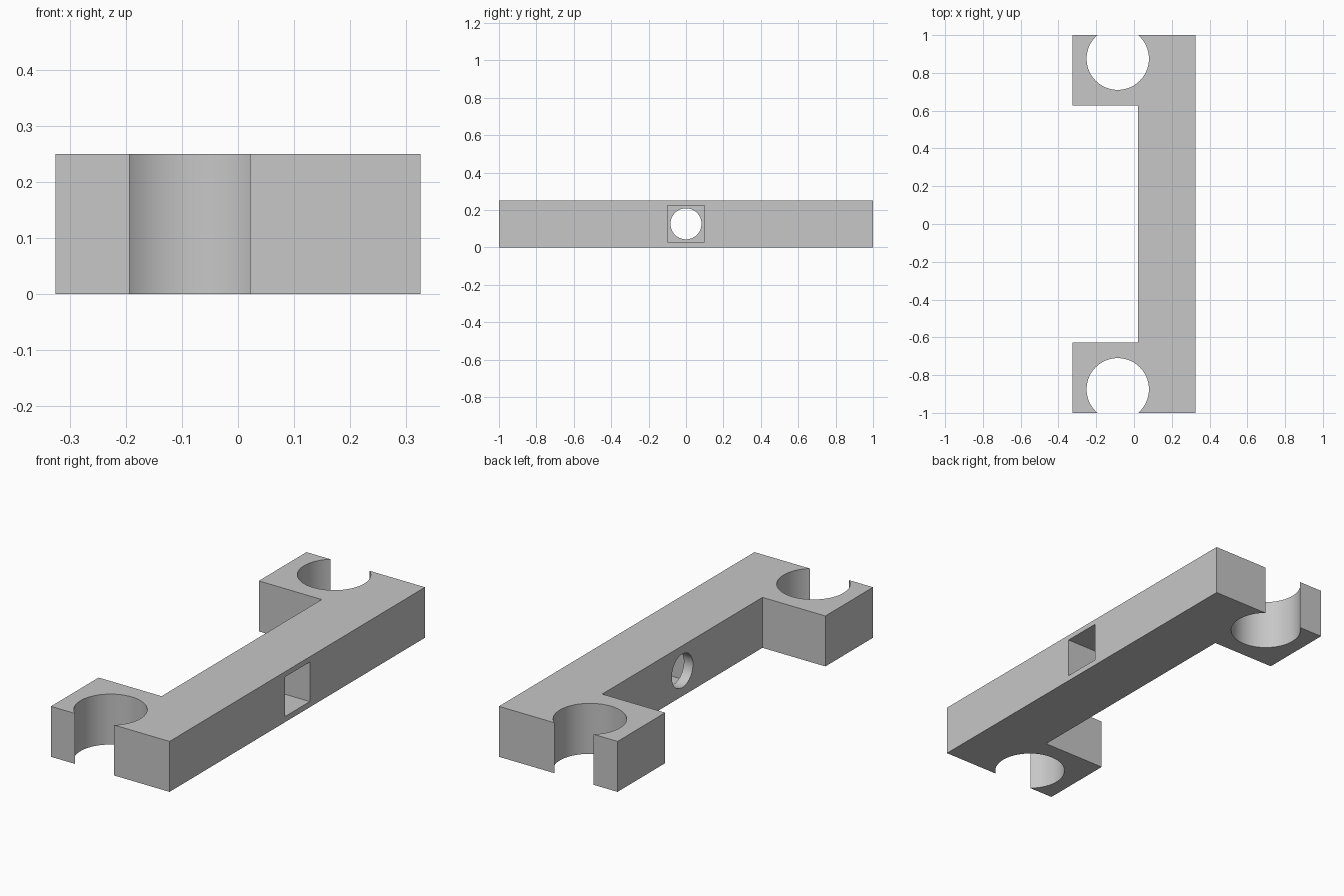
import bpy

# Remove the default cube
cube = bpy.data.objects.get("Cube")
if cube:
    bpy.data.objects.remove(cube, do_unlink=True)

HEIGHT = 0.25
INNER, OUTER = 0.02, 0.325      # beam faces in x
PAD_Y = 0.627                   # inner edge of the end pads
MID_Z = 0.126

grey = bpy.data.materials.new("plain_grey")
grey.use_nodes = True
colour = (0.57, 0.57, 0.57, 1)
grey.diffuse_color = colour
grey.node_tree.nodes["Principled BSDF"].inputs["Base Color"].default_value = colour


def cut(target, cutter, name):
    """Subtract the active primitive from the target."""
    cutter.name = name
    cutter.hide_render = True
    mod = target.modifiers.new(name, "BOOLEAN")
    mod.operation = "DIFFERENCE"
    mod.solver = "EXACT"
    mod.object = cutter
    bpy.context.view_layer.objects.active = target
    bpy.ops.object.modifier_apply(modifier=name)
    bpy.data.objects.remove(cutter, do_unlink=True)


# Bracket body: C-shaped outline extruded upwards
outline = [(-OUTER, -1), (OUTER, -1), (OUTER, 1), (-OUTER, 1),
           (-OUTER, PAD_Y), (INNER, PAD_Y), (INNER, -PAD_Y), (-OUTER, -PAD_Y)]
n = len(outline)
verts = [(x, y, z) for z in (0, HEIGHT) for x, y in outline]
faces = [tuple(reversed(range(n))), tuple(range(n, 2 * n))]
faces += [(i, (i + 1) % n, (i + 1) % n + n, i + n) for i in range(n)]
mesh = bpy.data.meshes.new("bracket")
mesh.from_pydata(verts, [], faces)
mesh.materials.append(grey)
bracket = bpy.data.objects.new("bracket", mesh)
bpy.context.collection.objects.link(bracket)

# Open round clip sockets at both ends
for side, label in ((-1, "front"), (1, "back")):
    bpy.ops.mesh.primitive_cylinder_add(vertices=96, radius=0.165, depth=1,
                                        location=(-0.086, side * 0.875, MID_Z))
    cut(bracket, bpy.context.object, label + "_socket_cutter")

# Square pocket in the outer face, leaving a thin inner wall
bpy.ops.mesh.primitive_cube_add(size=1, location=(INNER + 0.05 + 0.25, 0, MID_Z))
bpy.context.object.scale = (0.5, 0.196, 0.196)
cut(bracket, bpy.context.object, "pocket_cutter")

# Round hole through the inner wall
bpy.ops.mesh.primitive_cylinder_add(vertices=64, radius=0.083, depth=0.2,
                                    location=(INNER, 0, MID_Z),
                                    rotation=(0, 1.5708, 0))
cut(bracket, bpy.context.object, "hole_cutter")

# Smooth the round walls, keep the edges sharp
bpy.ops.object.select_all(action="DESELECT")
bracket.select_set(True)
bpy.context.view_layer.objects.active = bracket
bpy.ops.object.shade_smooth_by_angle(angle=0.5)
